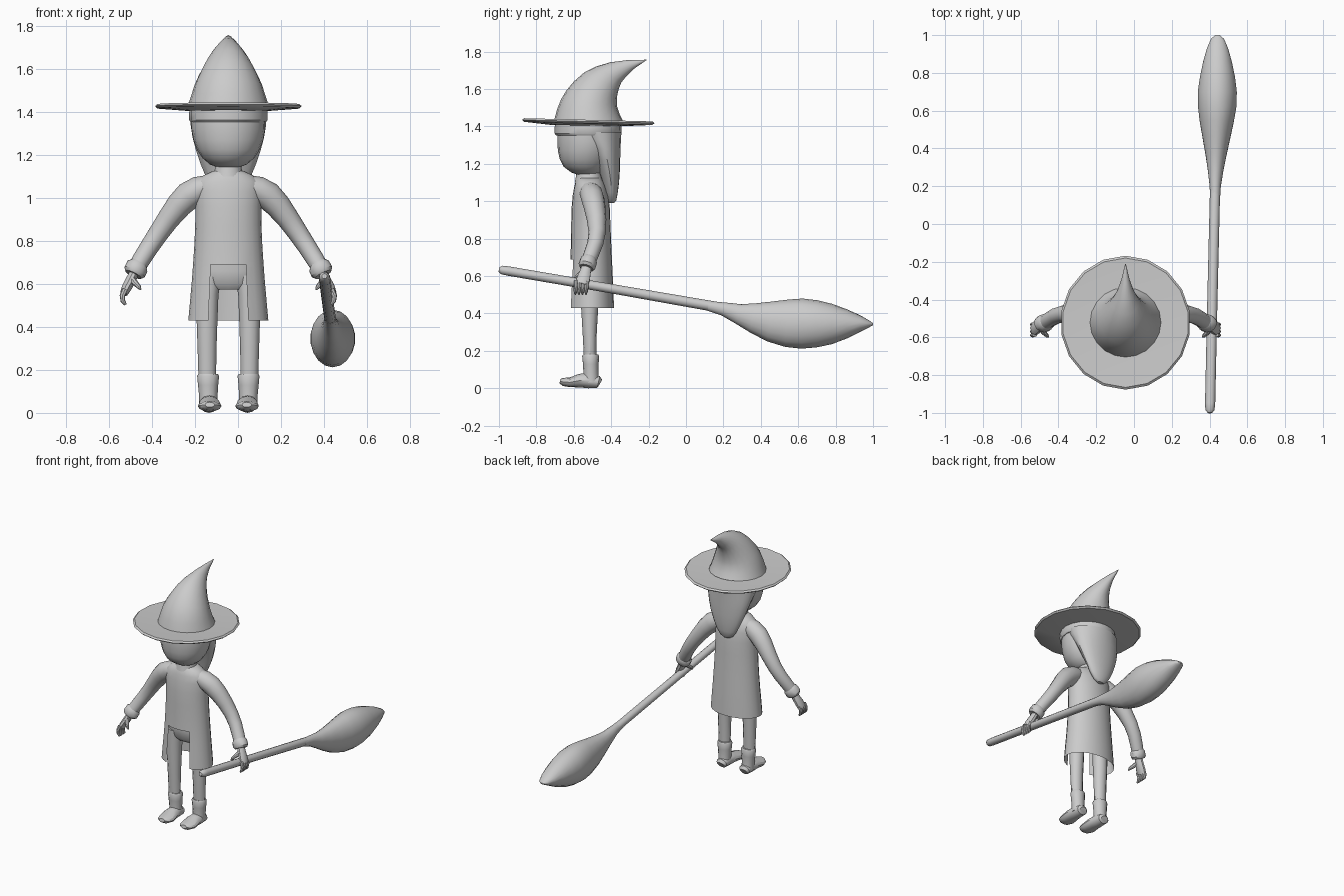
import bpy, bmesh, math
from mathutils import Vector

CX = -0.045  # centre line of the figure
grey = bpy.data.materials.new("plain_grey")
grey.diffuse_color = (0.6, 0.6, 0.6, 1)


def loft(name, rings, n=16, keep=None):
    """Skin elliptical rings (centre, u, v); keep() filters faces afterwards."""
    bm = bmesh.new()
    loops = []
    for c, u, v in rings:
        loops.append([bm.verts.new(c + u * math.sin(2 * math.pi * i / n)
                                   + v * math.cos(2 * math.pi * i / n)) for i in range(n)])
    for a, b in zip(loops, loops[1:]):
        for i in range(n):
            j = (i + 1) % n
            bm.faces.new((a[i], a[j], b[j], b[i]))
    bm.faces.new(loops[0])
    bm.faces.new(loops[-1])
    bmesh.ops.recalc_face_normals(bm, faces=bm.faces)
    if keep:
        drop = [f for f in bm.faces if not keep(f.calc_center_median(), f.normal)]
        bmesh.ops.delete(bm, geom=drop, context='FACES')
    me = bpy.data.meshes.new(name)
    bm.to_mesh(me)
    bm.free()
    me.materials.append(grey)
    ob = bpy.data.objects.new(name, me)
    bpy.context.collection.objects.link(ob)
    return ob


def slices(name, rows, n=20, keep=None):
    """Rows of (front y, front z, back y, back z, half width) about the centre line."""
    rings = []
    for yf, zf, yb, zb, hw in rows:
        f, b = Vector((CX, yf, zf)), Vector((CX, yb, zb))
        rings.append(((f + b) / 2, Vector((hw, 0, 0)), (f - b) / 2))
    return loft(name, rings, n, keep)


def stack(name, rows, n=20, keep=None):
    """Level rows of (z, front y, back y, half width)."""
    return slices(name, [(f, z, b, z, w) for z, f, b, w in rows], n, keep)


def tube(name, pts, ref, n=12):
    """Tube through (x, y, z, radius along ref, other radius)."""
    ps = [Vector(p[:3]) for p in pts]
    rings = []
    for i, p in enumerate(ps):
        t = (ps[min(i + 1, len(ps) - 1)] - ps[max(i - 1, 0)]).normalized()
        u = Vector(ref)
        u = (u - t * u.dot(t)).normalized()
        rings.append((p, u * pts[i][3], t.cross(u) * pts[i][4]))
    return loft(name, rings, n)


X, Y = (1, 0, 0), (0, 1, 0)

# Hat: bent cone and wide brim
slices("hat_cone", [
    (-.706, 1.428, -.337, 1.430, .188), (-.690, 1.490, -.355, 1.465, .172),
    (-.668, 1.545, -.368, 1.505, .157), (-.640, 1.592, -.370, 1.535, .140),
    (-.600, 1.640, -.368, 1.565, .120), (-.545, 1.688, -.360, 1.600, .095),
    (-.480, 1.721, -.346, 1.635, .070), (-.405, 1.743, -.322, 1.665, .045),
    (-.320, 1.754, -.280, 1.707, .023), (-.212, 1.757, -.212, 1.754, .002)], 20)
slices("hat_brim", [
    (-.72, 1.408, -.325, 1.402, .195), (-.865, 1.425, -.180, 1.408, .335),
    (-.877, 1.435, -.168, 1.418, .345), (-.865, 1.444, -.180, 1.427, .335),
    (-.72, 1.434, -.325, 1.424, .195)], 18)

# Head, neck and hair
stack("head", [
    (1.140, -.575, -.48, .045), (1.155, -.615, -.45, .085), (1.185, -.655, -.42, .120),
    (1.225, -.675, -.40, .146), (1.270, -.685, -.38, .162), (1.320, -.688, -.37, .171),
    (1.380, -.688, -.37, .172), (1.420, -.680, -.37, .170)])
stack("neck", [(1.10, -.595, -.445, .075), (1.135, -.588, -.452, .064), (1.18, -.58, -.46, .060)], 14)
stack("hair_fringe", [(1.353, -.695, -.350, .176), (1.362, -.702, -.346, .182),
                      (1.395, -.702, -.345, .182), (1.425, -.700, -.345, .180)])
stack("hair_back", [
    (.990, -.410, -.385, .025), (1.005, -.418, -.373, .050), (1.045, -.430, -.365, .078),
    (1.100, -.445, -.358, .105), (1.160, -.465, -.354, .130), (1.220, -.490, -.352, .150),
    (1.280, -.525, -.350, .166), (1.330, -.570, -.348, .174), (1.370, -.600, -.345, .178)])

# Coat: open hem and a slit at the front
stack("coat", [
    (.430, -.632, -.385, .186), (.520, -.628, -.388, .178), (.610, -.622, -.392, .170),
    (.690, -.618, -.396, .164), (.780, -.615, -.400, .158), (.870, -.614, -.404, .154),
    (.960, -.612, -.407, .153), (1.030, -.606, -.415, .156), (1.075, -.598, -.428, .150),
    (1.105, -.590, -.442, .115), (1.125, -.580, -.455, .072)], 24,
    lambda c, nrm: nrm.z > -0.9 and not (c.z < .69 and c.y < -.53 and abs(c.x - CX) < .09))

# Trousers top
stack("trouser_hips", [(.575, -.545, -.475, .085), (.60, -.565, -.460, .130),
                       (.66, -.575, -.450, .142), (.75, -.575, -.450, .140)], 16)

for s, side in ((-1, "left"), (1, "right")):
    def out(rows):
        return [(CX + s * r[0],) + tuple(r[1:]) for r in rows]

    # Leg, boot shaft and foot
    tube(side + "_leg", out([(.090, -.513, .64, .058, .052), (.097, -.514, .55, .051, .049),
                             (.099, -.515, .42, .048, .045), (.099, -.515, .30, .044, .038),
                             (.098, -.513, .17, .041, .033)]), X)
    tube(side + "_boot_shaft", out([(.093, -.507, .03, .042, .044), (.093, -.508, .08, .043, .040),
                                    (.094, -.509, .13, .047, .042), (.094, -.510, .172, .051, .045),
                                    (.094, -.510, .182, .045, .040)]), X)
    tube(side + "_foot", out([(.090, -.458, .028, .028, .020), (.090, -.468, .034, .040, .032),
                              (.090, -.520, .042, .044, .042), (.088, -.570, .041, .050, .036),
                              (.087, -.620, .032, .055, .026), (.086, -.655, .034, .045, .022),
                              (.086, -.674, .038, .022, .012)]), X)

    # Sleeve and flared cuff
    tube(side + "_sleeve", out([(.085, -.515, 1.058, .055, .050), (.135, -.507, 1.040, .062, .062),
                                (.185, -.498, 1.010, .062, .066), (.230, -.488, .965, .058, .060),
                                (.280, -.478, .900, .052, .052), (.325, -.475, .835, .046, .047),
                                (.365, -.485, .775, .043, .044), (.405, -.508, .712, .041, .042),
                                (.428, -.525, .672, .039, .040)]), Y)
    tube(side + "_cuff", out([(.414, -.515, .695, .038, .040), (.422, -.520, .683, .046, .052),
                              (.436, -.529, .655, .047, .053), (.442, -.533, .643, .038, .042)]), Y)

    # Hand with curled fingers and a thumb
    tube(side + "_palm", out([(.436, -.530, .655, .026, .022), (.455, -.540, .615, .032, .024),
                              (.474, -.550, .580, .037, .023), (.486, -.557, .555, .036, .018)]), Y, 10)
    for k in range(4):
        y = -.530 - .019 * k
        tube(f"{side}_finger_{k + 1}", out([(.480, y, .575, .011, .014), (.493, y - .002, .545, .011, .013),
                                            (.490, y - .004, .520, .010, .011),
                                            (.478, y - .005, .503, .005, .006)]), Y, 8)
    tube(side + "_thumb", out([(.448, -.550, .622, .016, .015), (.432, -.575, .603, .014, .014),
                               (.415, -.592, .585, .010, .010), (.408, -.597, .573, .004, .004)]), Y, 8)

# Broom: straight handle and swollen brush head
tube("broom_handle", [(.402, -1.0, .636, .012, .012), (.402, -.985, .633, .024, .023),
                      (.403, -.95, .627, .027, .025), (.415, -.40, .533, .027, .025),
                      (.430, .22, .425, .027, .028)], X)
tube("broom_brush", [
    (.429, .12, .440, .026, .026), (.430, .20, .424, .030, .036), (.432, .28, .398, .041, .054),
    (.434, .36, .377, .055, .080), (.436, .45, .358, .073, .108), (.438, .54, .348, .091, .127),
    (.440, .62, .346, .103, .134), (.441, .70, .345, .105, .126), (.442, .78, .344, .094, .108),
    (.442, .86, .345, .077, .078), (.442, .93, .346, .057, .045), (.442, .98, .344, .035, .018),
    (.442, 1.0, .342, .012, .005)], X, 18)

# Soft shading with crisp hard edges
for ob in bpy.data.objects:
    ob.select_set(True)
    bpy.context.view_layer.objects.active = ob
bpy.ops.object.shade_smooth_by_angle(angle=math.radians(35))
